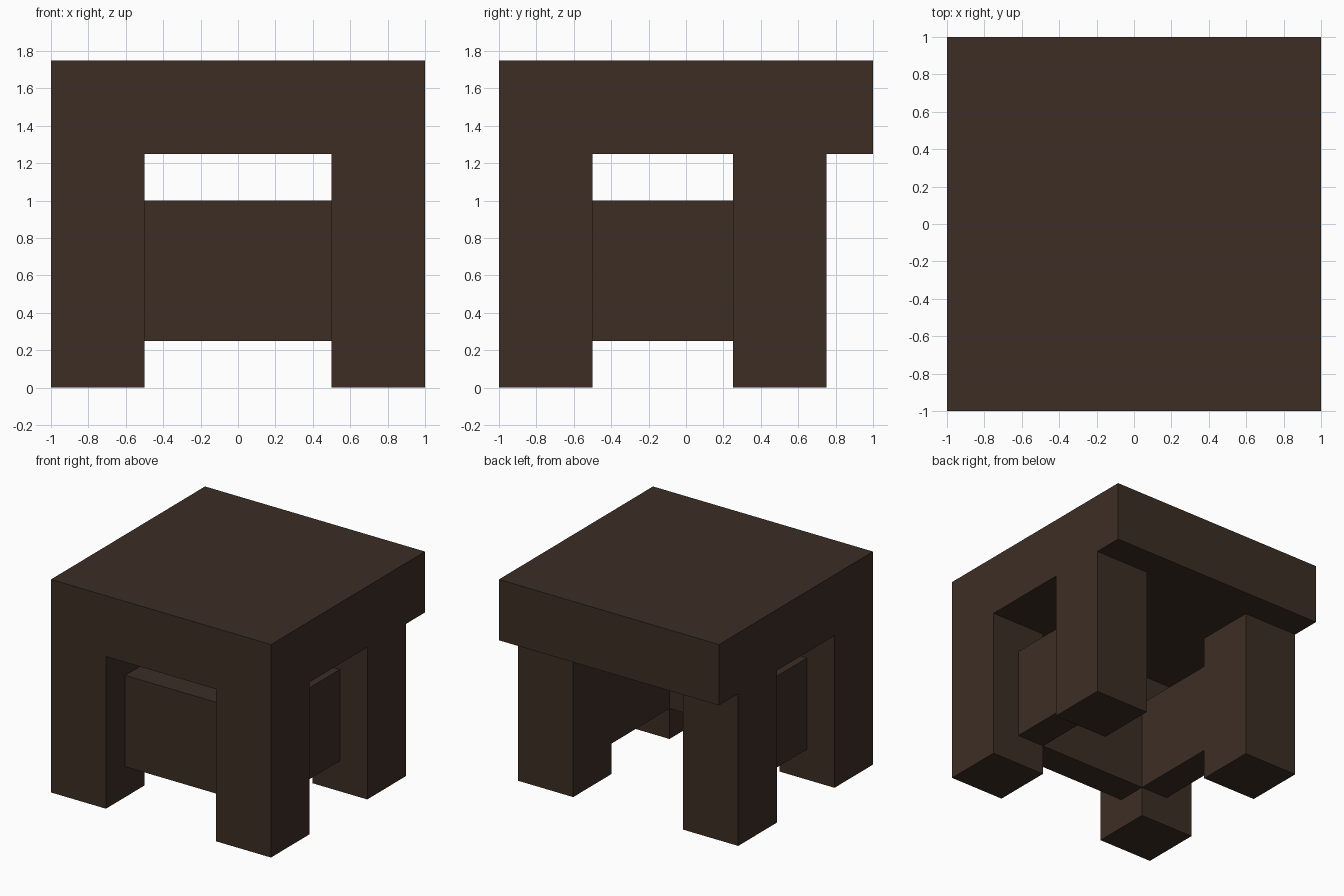
import bpy
import bmesh
from mathutils import Vector

if "Cube" in bpy.data.objects:
    bpy.data.objects.remove(bpy.data.objects["Cube"])

wood = bpy.data.materials.new("dark_brown_wood")
wood.diffuse_color = (0.046, 0.027, 0.018, 1.0)
wood.use_nodes = True
wood.node_tree.nodes["Principled BSDF"].inputs["Base Color"].default_value = wood.diffuse_color


def box(name, low, high):
    """Flat-faced box between two opposite corners."""
    low, high = Vector(low), Vector(high)
    bm = bmesh.new()
    bmesh.ops.create_cube(bm, size=1.0)
    for v in bm.verts:
        v.co = (low + high) / 2 + v.co * (high - low)
    mesh = bpy.data.meshes.new(name)
    bm.to_mesh(mesh)
    bm.free()
    mesh.materials.append(wood)
    obj = bpy.data.objects.new(name, mesh)
    bpy.context.collection.objects.link(obj)
    return obj


def mirrored_box(name, low, high):
    """Box on the right, repeated on the left."""
    box("right_" + name, low, high)
    box("left_" + name, (-high[0], low[1], low[2]), (-low[0], high[1], high[2]))


# Thick top slab, overhanging the back legs
box("top_slab", (-1, -1, 1.25), (1, 1, 1.75))

# Square legs
mirrored_box("front_leg", (0.5, -1, 0), (1, -0.5, 1.25))
mirrored_box("back_leg", (0.5, 0.25, 0), (1, 0.75, 1.25))

# Recessed panels between the legs; the back stays open
box("front_panel", (-0.5, -0.75, 0.25), (0.5, -0.5, 1))
mirrored_box("side_panel", (0.5, -0.5, 0.25), (0.75, 0.25, 1))
